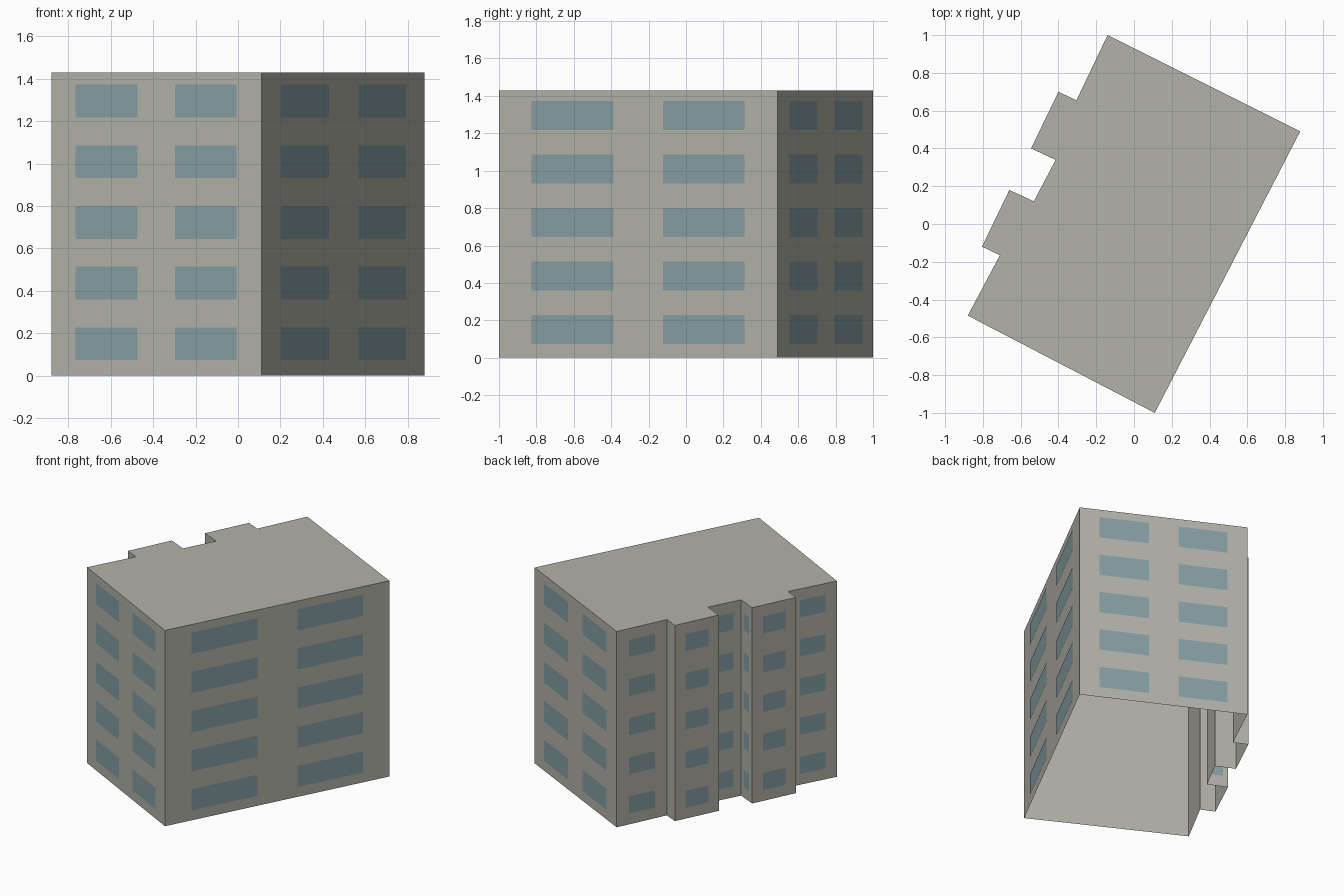
import bpy
import bmesh
from mathutils import Vector

cube = bpy.data.objects.get("Cube")
if cube:
    bpy.data.objects.remove(cube, do_unlink=True)

HEIGHT = 1.43
FLOORS = 5
STOREY = HEIGHT / FLOORS
OFFSET = 0.003


def make_material(name, colour):
    mat = bpy.data.materials.new(name)
    mat.use_nodes = True
    mat.diffuse_color = (*colour, 1)
    mat.node_tree.nodes["Principled BSDF"].inputs["Base Color"].default_value = (*colour, 1)
    return mat


def make_object(name, bm, mat):
    mesh = bpy.data.meshes.new(name)
    bm.to_mesh(mesh)
    bm.free()
    mesh.materials.append(mat)
    obj = bpy.data.objects.new(name, mesh)
    bpy.context.collection.objects.link(obj)
    return obj


concrete = make_material("warm grey concrete", (0.45, 0.445, 0.395))
glass = make_material("blue grey glass", (0.235, 0.345, 0.37))

# Footprint, counter-clockwise from the front corner
footprint = [Vector(p) for p in (
    (0.11, -1.0), (0.88, 0.49), (-0.14, 1.0),
    (-0.305, 0.655), (-0.40, 0.70), (-0.545, 0.40), (-0.415, 0.34),
    (-0.53, 0.12), (-0.66, 0.18), (-0.805, -0.12), (-0.71, -0.165),
    (-0.88, -0.485))]

# Building shell: flat roof and outer walls, open underneath
bm = bmesh.new()
roof = bm.faces.new([bm.verts.new((p.x, p.y, HEIGHT)) for p in footprint])
edges = list(roof.edges)
walls = bmesh.ops.extrude_edge_only(bm, edges=edges)["geom"]
lower = [v for v in walls if isinstance(v, bmesh.types.BMVert)]
bmesh.ops.translate(bm, verts=lower, vec=(0, 0, -HEIGHT))
bmesh.ops.recalc_face_normals(bm, faces=bm.faces)
if roof.normal.z < 0:
    bmesh.ops.reverse_faces(bm, faces=bm.faces)
make_object("building_shell", bm, concrete)


# Window bands: thin panes repeated on every floor of one wall
def add_windows(name, wall, spans, low, high):
    a, b = footprint[wall], footprint[(wall + 1) % len(footprint)]
    along = b - a
    out = Vector((along.y, -along.x)).normalized() * OFFSET
    bm = bmesh.new()
    for floor in range(FLOORS):
        z = floor * STOREY
        for start, end in spans:
            p, q = a + along * start + out, a + along * end + out
            corners = ((p, low), (q, low), (q, high), (p, high))
            bm.faces.new([bm.verts.new((c.x, c.y, z + h)) for c, h in corners])
    make_object(name, bm, glass)


pair = ((0.117, 0.412), (0.59, 0.882))
single = ((0.24, 0.76),)

for name, wall in (("left_windows", 0), ("back_windows", 1), ("front_windows", 11)):
    add_windows(name, wall, pair, 0.073, 0.228)

for name, wall in (("rear_wing_windows", 2), ("rear_bay_windows", 4),
                   ("rear_bay_side_windows", 5), ("recess_windows", 6),
                   ("front_bay_side_windows", 7), ("front_bay_windows", 8),
                   ("front_wing_windows", 10)):
    add_windows(name, wall, single, 0.08, 0.205)
